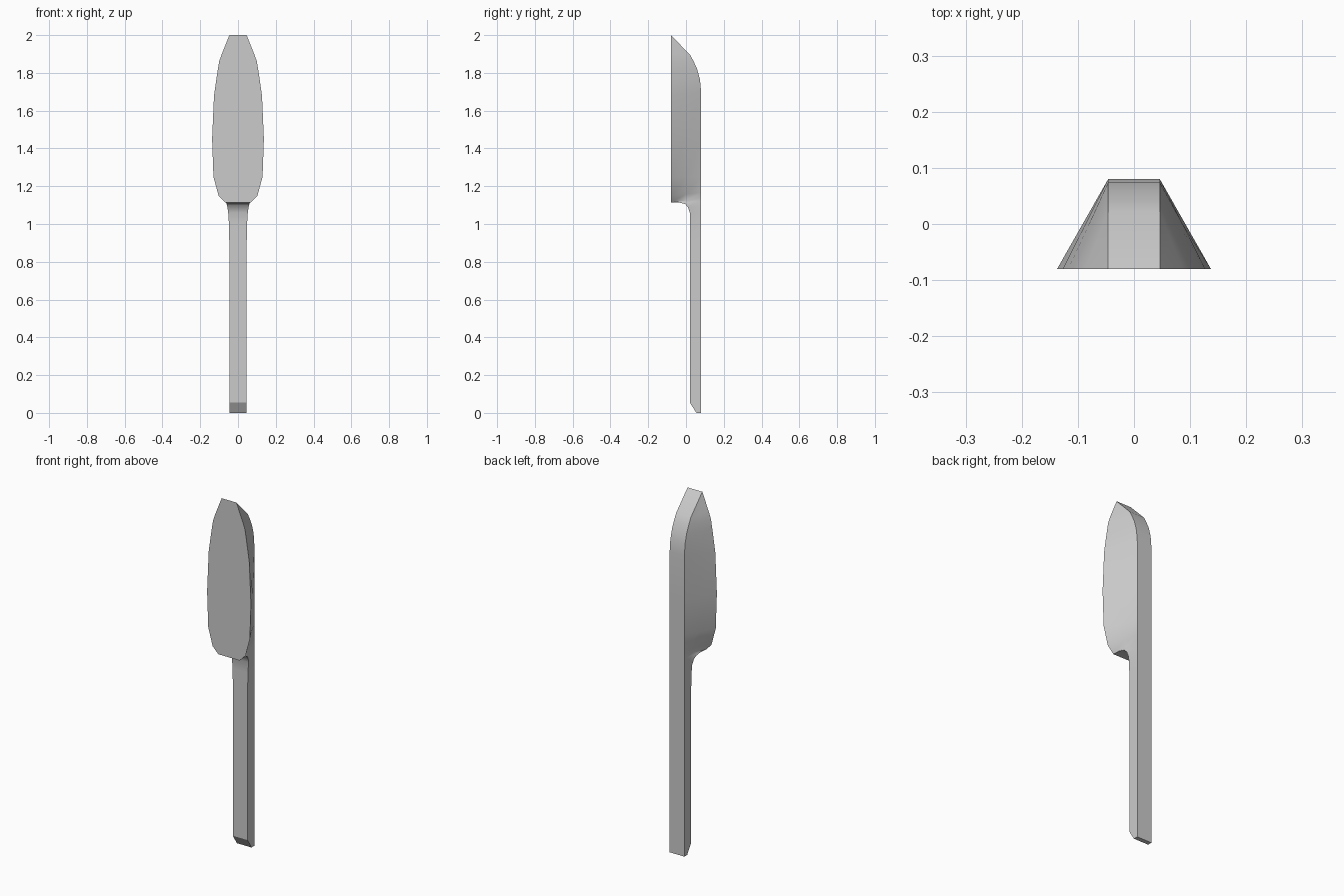
import bpy, bmesh, math

HALF = 0.046  # half width of the flat back strip

# Sections bottom to top: front z, front y, front half width, back z, back y, side hollow
SECTIONS = [
    (0.000, 0.055, 0.046, 0.000, 0.08, 0),      # bevelled handle end
    (0.055, 0.020, 0.046, 0.055, 0.08, 0),
    (0.900, 0.020, 0.046, 0.900, 0.08, 0),      # straight handle
    (1.000, 0.020, 0.048, 1.000, 0.08, 0),
    (1.060, 0.020, 0.052, 1.060, 0.08, 0),      # curved neck
    (1.090, 0.010, 0.056, 1.085, 0.08, 0.001),
    (1.106, -0.005, 0.060, 1.105, 0.08, 0.003),
    (1.113, -0.035, 0.063, 1.120, 0.08, 0.004),
    (1.113, -0.080, 0.067, 1.135, 0.08, 0.005),  # lower edge of head
    (1.150, -0.080, 0.103, 1.165, 0.08, 0.012),
    (1.250, -0.080, 0.130, 1.250, 0.08, 0.004),
    (1.450, -0.080, 0.137, 1.450, 0.08, 0),
    (1.680, -0.080, 0.127, 1.700, 0.08, 0),
    (1.750, -0.080, 0.117, 1.765, 0.074, 0),
    (1.810, -0.080, 0.108, 1.820, 0.059, 0),
    (1.860, -0.080, 0.100, 1.860, 0.041, 0),
    (1.900, -0.080, 0.086, 1.895, 0.022, 0),
    (2.000, -0.080, 0.046, 2.000, -0.08, 0),    # pointed tip
]

# Loft the handle and head as one body
bm = bmesh.new()
rings = []
for zf, yf, wf, zb, yb, hollow in SECTIONS:
    half = [(wf, yf, zf),
            ((wf + HALF) / 2 - hollow, (yf + yb) / 2, (zf + zb) / 2),
            (HALF, yb, zb)]
    points = half + [(-x, y, z) for x, y, z in reversed(half)]
    rings.append([bm.verts.new(p) for p in points])
for a, b in zip(rings, rings[1:]):
    for i in range(6):
        j = (i + 1) % 6
        bm.faces.new((a[i], a[j], b[j], b[i]))
bm.faces.new(rings[0])
bmesh.ops.remove_doubles(bm, verts=bm.verts, dist=0.0001)
bmesh.ops.recalc_face_normals(bm, faces=bm.faces)

mesh = bpy.data.meshes.new("paddle_body")
bm.to_mesh(mesh)
bm.free()
body = bpy.data.objects.new("paddle_body", mesh)
bpy.context.collection.objects.link(body)

# Smooth curved sides, crisp rims
bpy.context.view_layer.objects.active = body
body.select_set(True)
bpy.ops.object.shade_smooth_by_angle(angle=math.radians(30))
